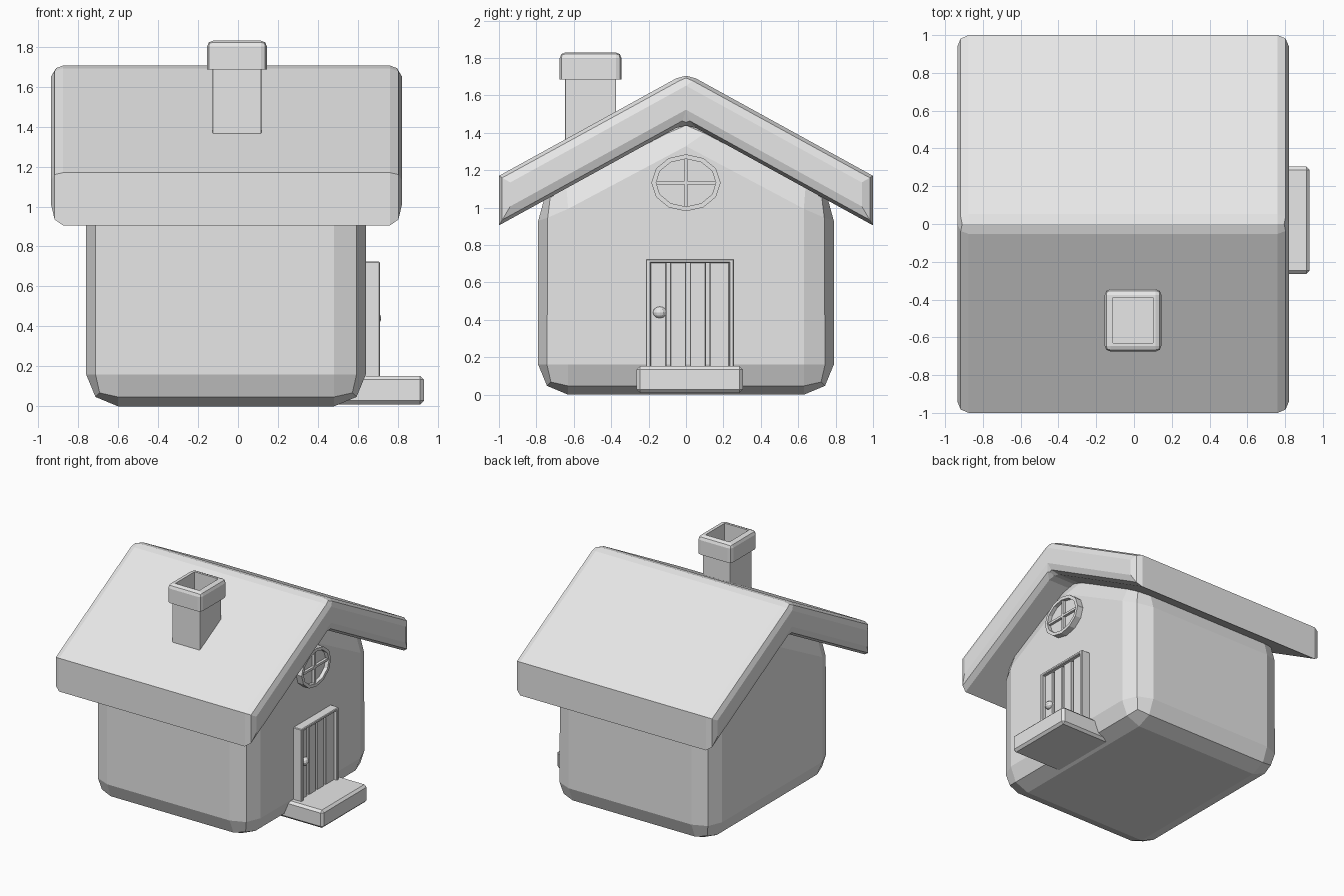
import bpy, bmesh
from mathutils import Matrix, Vector

cube = bpy.data.objects.get("Cube")
if cube:
    bpy.data.objects.remove(cube, do_unlink=True)

clay = bpy.data.materials.new("light_grey")
clay.use_nodes = True
clay.diffuse_color = (0.8, 0.8, 0.8, 1)
clay.node_tree.nodes["Principled BSDF"].inputs["Base Color"].default_value = (0.8, 0.8, 0.8, 1)


def finish(bm, name):
    bmesh.ops.recalc_face_normals(bm, faces=bm.faces[:])
    mesh = bpy.data.meshes.new(name)
    bm.to_mesh(mesh)
    bm.free()
    mesh.materials.append(clay)
    obj = bpy.data.objects.new(name, mesh)
    bpy.context.collection.objects.link(obj)
    return obj


def bevel(bm, width, segments=2, keep=lambda e: True):
    bmesh.ops.bevel(bm, geom=[e for e in bm.edges if keep(e)], offset=width,
                    segments=segments, profile=0.5, affect='EDGES', clamp_overlap=True)


def box_mesh(x, y, z):
    bm = bmesh.new()
    bmesh.ops.create_cube(bm, size=1)
    for v in bm.verts:
        v.co = Vector([(a + b) / 2 + c * (b - a) for (a, b), c in zip((x, y, z), v.co)])
    return bm


def box(name, x, y, z, width=0.0, segments=1):
    bm = box_mesh(x, y, z)
    if width:
        bevel(bm, width, segments)
    return finish(bm, name)


def extrude_profile(points, x0, x1):
    """Sweep a closed (y, z) profile along x."""
    bm = bmesh.new()
    face = bm.faces.new([bm.verts.new((x0, y, z)) for y, z in points])
    new = bmesh.ops.extrude_face_region(bm, geom=[face])["geom"]
    bmesh.ops.translate(bm, vec=(x1 - x0, 0, 0),
                        verts=[g for g in new if isinstance(g, bmesh.types.BMVert)])
    bmesh.ops.recalc_face_normals(bm, faces=bm.faces[:])
    return bm


def inset_push(bm, direction, thickness, vec):
    """Inset the outermost face along a direction, then extrude it by vec."""
    d = Vector(direction)
    bm.normal_update()
    face = max((f for f in bm.faces if f.normal.dot(d) > 0.99),
               key=lambda f: f.calc_center_median().dot(d))
    bmesh.ops.inset_region(bm, faces=[face], thickness=thickness, use_even_offset=True)
    new = bmesh.ops.extrude_discrete_faces(bm, faces=[face])["faces"][0]
    bmesh.ops.translate(bm, verts=new.verts[:], vec=vec)


# House body with soft chamfered corners
bm = extrude_profile([(-0.79, 0), (0.79, 0), (0.79, 1.09), (0, 1.51), (-0.79, 1.09)], -0.76, 0.64)
bevel(bm, 0.16)
finish(bm, "house_body")

# Gable roof: thick chevron, eave edges stay sharp
bm = extrude_profile([(-1, 0.905), (0, 1.455), (1, 0.905), (1, 1.17), (0, 1.72), (-1, 1.17)], -0.935, 0.82)


def not_eave(e):
    a, b = e.verts
    along_x = abs(a.co.x - b.co.x) > 0.5
    return not (along_x and abs(a.co.y) > 0.9)


bevel(bm, 0.06, 2, not_eave)
finish(bm, "roof")

# Chimney: rounded cap, hollow flue and shaft in one mesh
bm = box_mesh((-0.155, 0.145), (-0.675, -0.345), (1.685, 1.83))
bevel(bm, 0.03, 2, lambda e: max(v.co.z for v in e.verts) > 1.8)
inset_push(bm, (0, 0, 1), 0.015, (0, 0, -0.3))
inset_push(bm, (0, 0, -1), 0.028, (0, 0, -0.4))
finish(bm, "chimney")

# Door frame
box("door_frame_right", (0.55, 0.71), (-0.215, -0.188), (0.1, 0.725), 0.005)
box("door_frame_left", (0.55, 0.71), (0.23, 0.257), (0.1, 0.725), 0.005)
box("door_frame_top", (0.55, 0.71), (-0.2, 0.245), (0.703, 0.725), 0.005)

# Door planks with grooves between
step, gap = 0.1055, 0.02
for i in range(4):
    y = -0.19 + i * step
    box(f"door_plank_{i + 1}", (0.6, 0.685), (y, y + step - gap * (i < 3)), (0.1, 0.71), 0.004)

# Door knob
bm = bmesh.new()
bmesh.ops.create_uvsphere(bm, u_segments=12, v_segments=6, radius=1)
bmesh.ops.transform(bm, verts=bm.verts[:], matrix=Matrix.Translation((0.687, -0.14, 0.44))
                    @ Matrix.Diagonal((0.03, 0.037, 0.031, 1)))
finish(bm, "door_knob")

# Doorstep
box("doorstep", (0.45, 0.93), (-0.265, 0.305), (0.01, 0.152), 0.018)

# Oval window frame with recessed pane and cross bars
bm = bmesh.new()
bmesh.ops.create_cone(bm, cap_ends=True, segments=12, radius1=1, radius2=1, depth=1)
bmesh.ops.transform(bm, verts=bm.verts[:], matrix=Matrix.Translation((0.64, 0, 1.133))
                    @ Matrix.Diagonal((0.1, 0.185, 0.152, 1)) @ Matrix.Rotation(1.5708, 4, 'Y'))
inset_push(bm, (1, 0, 0), 0.024, (-0.03, 0, 0))
finish(bm, "window_frame")
box("window_bar_upright", (0.64, 0.68), (-0.009, 0.009), (1.0, 1.265))
box("window_bar_level", (0.64, 0.68), (-0.165, 0.165), (1.124, 1.142))
